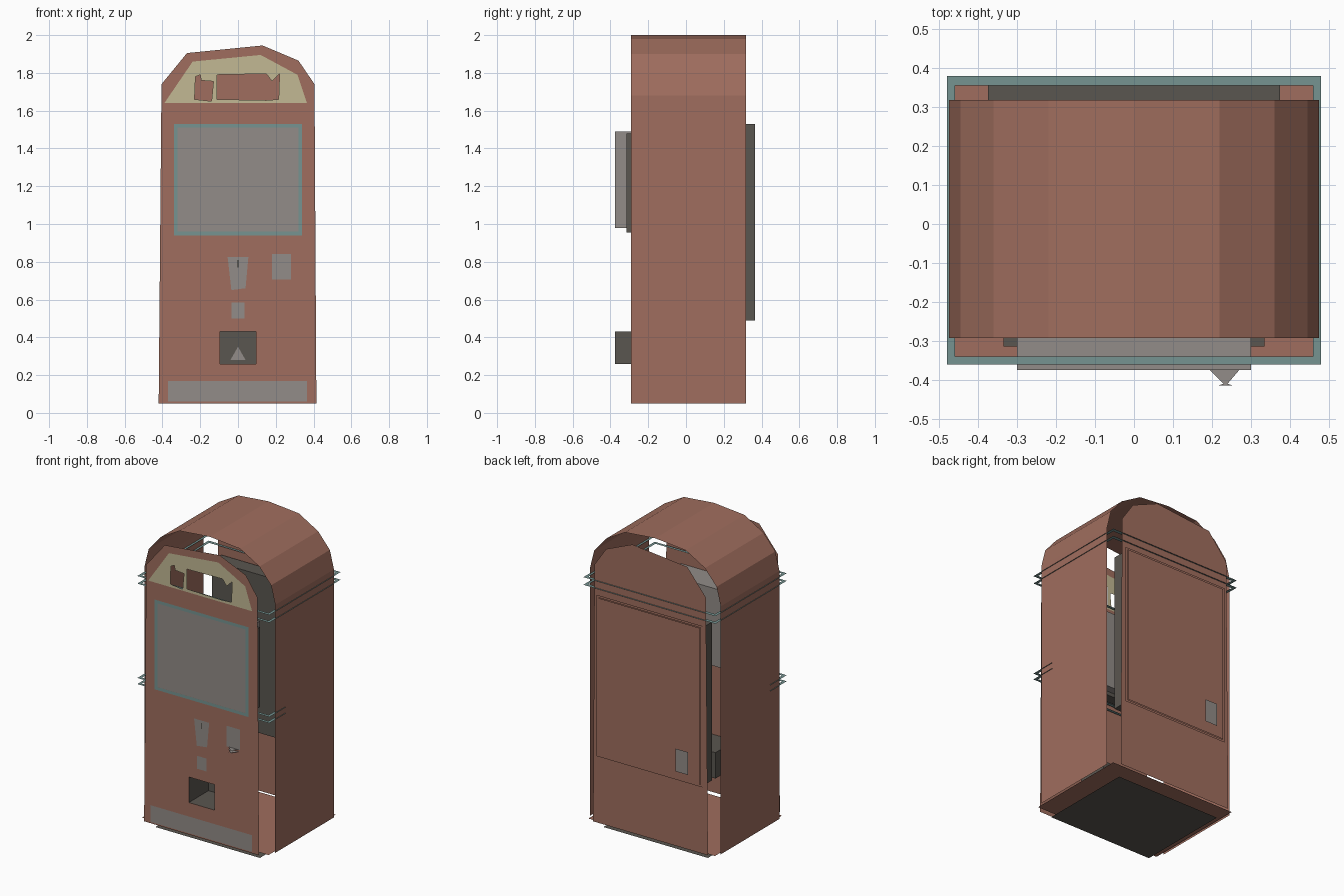
import bpy, bmesh
from mathutils import Vector

cube = bpy.data.objects.get("Cube")
if cube:
    bpy.data.objects.remove(cube, do_unlink=True)


def material(name, r, g, b):
    m = bpy.data.materials.new(name)
    m.use_nodes = True
    m.diffuse_color = (r, g, b, 1)
    m.node_tree.nodes["Principled BSDF"].inputs["Base Color"].default_value = (r, g, b, 1)
    return m


BROWN = material("red brown", .35, .155, .112)
GREY = material("warm grey", .287, .262, .246)
TEAL = material("dull teal", .18, .295, .285)
CREAM = material("cream", .54, .48, .295)
DARK = material("dark grey", .102, .093, .08)


def finish(name, bm, mat):
    mesh = bpy.data.meshes.new(name)
    bm.to_mesh(mesh)
    bm.free()
    mesh.materials.append(mat)
    ob = bpy.data.objects.new(name, mesh)
    bpy.context.collection.objects.link(ob)
    return ob


def sheet(name, mat, loops, place, normal):
    """Flat sheet: the first loop is the outline, the others are holes."""
    bm = bmesh.new()
    for pts in loops:
        vs = [bm.verts.new(place(*p)) for p in pts]
        for a, b in zip(vs, vs[1:] + vs[:1]):
            bm.edges.new((a, b))
    bmesh.ops.triangle_fill(bm, edges=bm.edges[:], use_beauty=True)
    bm.normal_update()
    for f in bm.faces:
        if f.normal.dot(Vector(normal)) < 0:
            f.normal_flip()
    bmesh.ops.dissolve_limit(bm, angle_limit=.01, verts=bm.verts[:], edges=bm.edges[:])
    return finish(name, bm, mat)


def upright(name, mat, y, *loops):
    return sheet(name, mat, loops, lambda x, z: (x, y, z), (0, 1 if y > 0 else -1, 0))


def level(name, mat, z, *loops):
    return sheet(name, mat, loops, lambda x, y: (x, y, z), (0, 0, 1))


def rect(x0, x1, v0, v1):
    return [(x0, v0), (x1, v0), (x1, v1), (x0, v1)]


def box(name, mat, x, y0, y1, z0, z1, open_front=False):
    bm = bmesh.new()
    bmesh.ops.create_cube(bm, size=1)
    for v in bm.verts:
        v.co = (v.co.x * 2 * x, y1 if v.co.y > 0 else y0, z1 if v.co.z > 0 else z0)
    if open_front:
        bm.normal_update()
        front = [f for f in bm.faces if f.normal.y < -.5]
        bmesh.ops.delete(bm, geom=front, context="FACES")
    return finish(name, bm, mat)


FRONT, BACK = -.375, .372

# Arched outer shell, open at front and back
half = [(.475, .05), (.475, 1.68), (.445, 1.80), (.36, 1.90), (.22, 1.98)]
section = [(-x, z) for x, z in half] + [(0, 2)] + half[::-1]
bm = bmesh.new()
rows = [[bm.verts.new((x, y, z)) for x, z in section] for y in (-.292, .318)]
for i in range(len(section) - 1):
    bm.faces.new((rows[0][i], rows[0][i + 1], rows[1][i + 1], rows[1][i]))
bmesh.ops.recalc_face_normals(bm, faces=bm.faces[:])
finish("outer_shell", bm, BROWN)

# Front and back panels
outline = [(-.42, .05), (-.405, 1.74), (-.27, 1.905), (.13, 1.945),
           (.32, 1.865), (.405, 1.74), (.415, .05)]
sign = [(-.39, 1.64), (-.24, 1.86), (.12, 1.895), (.315, 1.79), (.365, 1.64)]
chute_hole = rect(-.095, .095, .26, .43)
upright("front_panel", BROWN, FRONT, outline, sign, chute_hole)
upright("back_panel", BROWN, BACK, outline)

# Sign with cut-out shapes
cup = [(-.23, 1.66), (-.14, 1.65), (-.13, 1.755), (-.195, 1.76), (-.2, 1.79), (-.225, 1.78)]
arrow = [(-.11, 1.66), (.15, 1.655), (.215, 1.66), (.22, 1.795), (.18, 1.755), (.15, 1.795),
         (-.11, 1.79)]
upright("sign", CREAM, FRONT, sign, cup, arrow)

# Display window
upright("display_frame", TEAL, FRONT - .004, rect(-.34, .34, .94, 1.53),
        rect(-.32, .32, .96, 1.51))
upright("display_window", GREY, FRONT - .003, rect(-.32, .32, .96, 1.51))
box("display_case", GREY, .30, FRONT, -.2, .98, 1.49)
box("display_backing", DARK, .335, -.315, -.25, .955, 1.48)

# Delivery chute
box("chute", DARK, .095, FRONT, -.17, .26, .43, open_front=True)
upright("chute_flap_mark", GREY, -.175, [(-.04, .28), (.04, .28), (0, .35)])
upright("chute_frame", BROWN, FRONT - .004, rect(-.12, .12, .235, .455), chute_hole)

# Front fittings
upright("coin_plate", GREY, FRONT - .003,
        [(-.055, .825), (.055, .825), (.04, .66), (-.035, .65)])
upright("coin_slot", DARK, FRONT - .005, rect(-.004, .004, .77, .81))
upright("return_plate", GREY, FRONT - .003, rect(.18, .28, .705, .84))
upright("button_plate", GREY, FRONT - .003, rect(-.035, .035, .5, .585))
upright("kick_plate", GREY, FRONT - .003, rect(-.37, .365, .06, .17))
for z in (.69, .705):
    level("return_lip", GREY, z, [(.195, FRONT), (.23, -.41), (.215, -.415),
                                  (.255, -.415), (.24, -.41), (.27, FRONT)])

# Rear door, its inner case and its handle
box("door_case", DARK, .375, .265, .364, .49, 1.53)
upright("door_frame", BROWN, .38, rect(-.385, .385, .49, 1.55), rect(-.37, .37, .505, 1.535))
upright("door", BROWN, .386, rect(-.37, .37, .505, 1.535))
upright("door_handle", GREY, .41, rect(-.30, -.21, .56, .71))

# Trim bands: full upper rings and lower bands around the front corners
for z in (1.59, 1.64):
    level("upper_trim", TEAL, z, rect(-.48, .48, -.36, .38), rect(-.46, .46, -.34, .356))
for z in (.93, .97):
    level("lower_trim", TEAL, z, [(-.48, -.19), (-.48, -.36), (.48, -.36), (.48, -.19),
                                  (.46, -.19), (.46, -.34), (-.46, -.34), (-.46, -.19)])

# Floor and base
level("floor", BROWN, .05, rect(-.46, .46, -.34, .356))
level("base", DARK, 0, rect(-.38, .38, -.315, .315))
